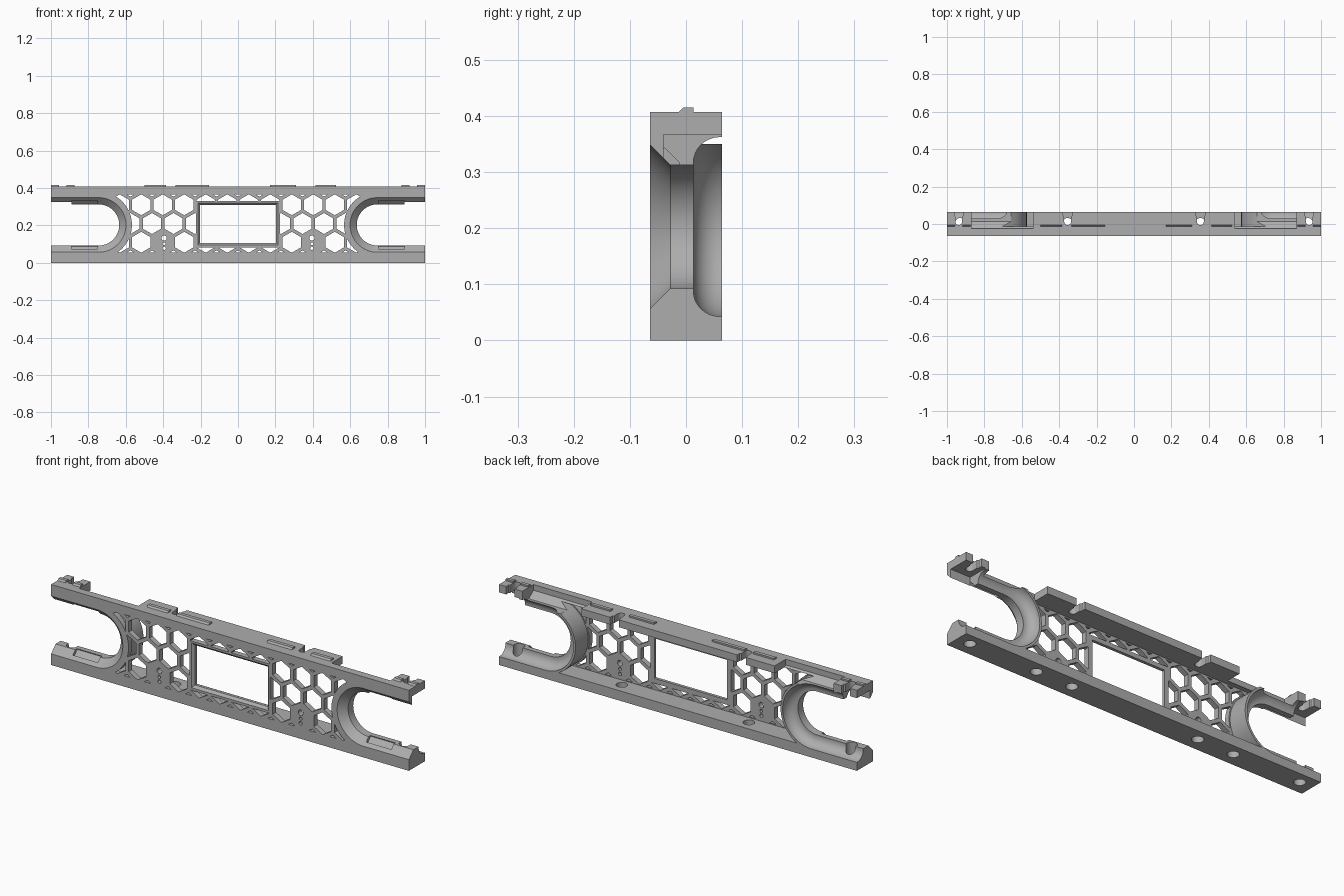
import bpy, bmesh
from math import sin, cos, pi, sqrt, radians

cube = bpy.data.objects.get("Cube")
if cube:
    bpy.data.objects.remove(cube, do_unlink=True)

grey = bpy.data.materials.new("plain_grey")
grey.use_nodes = True
colour = (0.42, 0.42, 0.42, 1)
grey.diffuse_color = colour
grey.node_tree.nodes["Principled BSDF"].inputs["Base Color"].default_value = colour

DEPTH, TOP = 0.064, 0.407
UX, UZ = 0.745, 0.2025          # centre of each end recess
RING = 0.172                    # outer radius of the recess wall


def loft(name, stacks):
    """Closed solids, each made by joining a stack of equal outlines."""
    bm = bmesh.new()
    for rings in stacks:
        vs = [[bm.verts.new(p) for p in ring] for ring in rings]
        n = len(vs[0])
        for a, b in zip(vs, vs[1:]):
            for i in range(n):
                j = (i + 1) % n
                bm.faces.new((a[i], a[j], b[j], b[i]))
        bm.faces.new(vs[0])
        bm.faces.new(vs[-1])
    bmesh.ops.recalc_face_normals(bm, faces=bm.faces)
    mesh = bpy.data.meshes.new(name)
    bm.to_mesh(mesh)
    bm.free()
    mesh.materials.append(grey)
    ob = bpy.data.objects.new(name, mesh)
    bpy.context.collection.objects.link(ob)
    return ob


def along_x(profile, x0, x1):
    return [[(x, y, z) for y, z in profile] for x in (x0, x1)]


def along_y(outline, y0, y1):
    return [[(x, y, z) for x, z in outline] for y in (y0, y1)]


def along_z(outline, z0, z1):
    return [[(x, y, z) for x, y in outline] for z in (z0, z1)]


def rect(a0, a1, b0, b1):
    return [(a0, b0), (a1, b0), (a1, b1), (a0, b1)]


def circle(cx, cy, r, n=24, turn=0):
    return [(cx + r * cos(2 * pi * i / n + turn), cy + r * sin(2 * pi * i / n + turn))
            for i in range(n)]


def combine(target, tool, operation="DIFFERENCE"):
    tool.hide_render = True
    mod = target.modifiers.new("cut", "BOOLEAN")
    mod.operation, mod.object, mod.solver = operation, tool, "EXACT"
    bpy.context.view_layer.objects.active = target
    bpy.ops.object.modifier_apply(modifier=mod.name)
    bpy.data.objects.remove(tool, do_unlink=True)


def middle_outline(radius, z0, z1, n=16):
    """Area between the two end recesses, bounded by their round walls."""
    zs = [z0 + (z1 - z0) * i / n for i in range(n + 1)]
    side = [(UX - sqrt(radius ** 2 - (z - UZ) ** 2), z) for z in zs]
    return side + [(-x, z) for x, z in reversed(side)]


body = loft("panel_body", [along_x(rect(-DEPTH, DEPTH, 0, TOP), -1, 1)])

# Pocket behind the honeycomb
combine(body, loft("pocket", [along_y(middle_outline(RING, 0.05, 0.37), -0.037, 0.1)]))

# Rounded end recesses: front bevel, straight wall, hollow curve at the back
levels = [(-0.074, 0.156), (-0.028, 0.11), (0.013, 0.11)]
levels += [(0.061 - 0.048 * cos(t), 0.114 + 0.046 * sin(t))
           for t in (pi / 2 * i / 8 for i in range(9))]
levels.append((0.08, 0.16))


def recess_ring(side, y, r, n=32):
    arc = [(UX - r * sin(pi * i / n), UZ + r * cos(pi * i / n)) for i in range(n + 1)]
    outline = [(1.1, UZ + r)] + arc + [(1.1, UZ - r)]
    return [(side * x, y, z) for x, z in outline]


for s in (-1, 1):
    combine(body, loft("recess", [[recess_ring(s, y, r) for y, r in levels]]))

# Lowered back of the top rail, undercut fingers and grooves in the bevel
step = [(-0.025, 0.45), (-0.025, 0.378), (0.013, 0.35), (0.1, 0.35), (0.1, 0.45)]
groove = [(-0.054, 0.08), (-0.038, 0.062), (-0.012, 0.088), (-0.02, 0.115)]
groove_top = [(y, 2 * UZ - z) for y, z in groove]
for s in (-1, 1):
    combine(body, loft("step", [along_x(step, s * 0.54, s * 0.87)]))
    combine(body, loft("undercut", [along_x(rect(-0.04, 0.1, 0.25, 0.367), s * 0.89, s * 1.1)]))
    combine(body, loft("grooves", [along_x(g, s * 0.75, s * 0.89) for g in (groove, groove_top)]))

# Honeycomb holes, kept clear of the window frame and the two solid cells
PITCH, ROW = 0.115, 0.1
cells = []
for row in range(-2, 3):
    shift = 0.5 * (row % 2)
    for col in range(-7, 8):
        x, z = (col + shift) * PITCH, 0.21 + row * ROW
        solid = row == -1 and abs(abs(x) - 3.5 * PITCH) < 0.01
        if not solid and abs(x) < 0.7:
            cells.append(along_y(circle(x, z, 0.056, 6, pi / 6), -0.1, 0))
holes = loft("honeycomb_holes", cells)
combine(holes, loft("limits", [along_y(middle_outline(RING + 0.006, 0.055, 0.364), -0.09, -0.01)]),
        "INTERSECT")
combine(holes, loft("frame_block", [along_y(rect(-0.225, 0.225, 0.082, 0.331), -0.2, 0.1)]))
combine(body, holes)

# Central window with a bevelled edge
window = [(-0.1, 0.012), (-0.064, 0.012), (-0.052, 0), (0.02, 0)]
combine(body, loft("window", [[[(x, y, z) for x, z in
        rect(-0.203 - g, 0.203 + g, 0.107 - g, 0.309 + g)] for y, g in window]]))

# Small round holes in the solid cells
combine(body, loft("pin_holes", [along_y(circle(s * 0.395, z, r, 16), -0.1, 0)
        for s in (-1, 1) for z, r in ((0.132, 0.014), (0.102, 0.008), (0.078, 0.009))]))

# Screw holes through the bottom rail, and open slots above them
combine(body, loft("screw_holes", [along_z(circle(s * x, 0.005, 0.027), -0.02, z)
        for s in (-1, 1) for x, z in ((0.93, 0.15), (0.555, 0.03), (0.355, 0.08))]))
slot = [(0.018 * cos(pi * i / 12), 0.012 - 0.018 * sin(pi * i / 12)) for i in range(13)]
slot += [(-0.018, 0.04), (-0.024, 0.045), (-0.024, 0.1), (0.024, 0.1), (0.024, 0.045), (0.018, 0.04)]
combine(body, loft("slots", [along_z([(s * c + x, y) for x, y in slot], 0.34, 0.45)
        for s in (-1, 1) for c in (0.355, 0.937)]))

bpy.ops.object.select_all(action="DESELECT")
body.select_set(True)
bpy.context.view_layer.objects.active = body
bpy.ops.object.shade_smooth_by_angle(angle=radians(25))

# Raised locating ridges on the top edge
ridge = [(-0.013, TOP - 0.004), (-0.013, TOP), (-0.005, 0.415), (0.013, 0.415), (0.013, TOP - 0.004)]
spans = [(-1, -0.957), (-0.917, -0.875), (-0.5, -0.385), (-0.335, -0.155),
         (0.17, 0.31), (0.415, 0.525), (0.875, 0.917), (0.957, 1)]
loft("top_ridges", [along_x(ridge, a, b) for a, b in spans])
